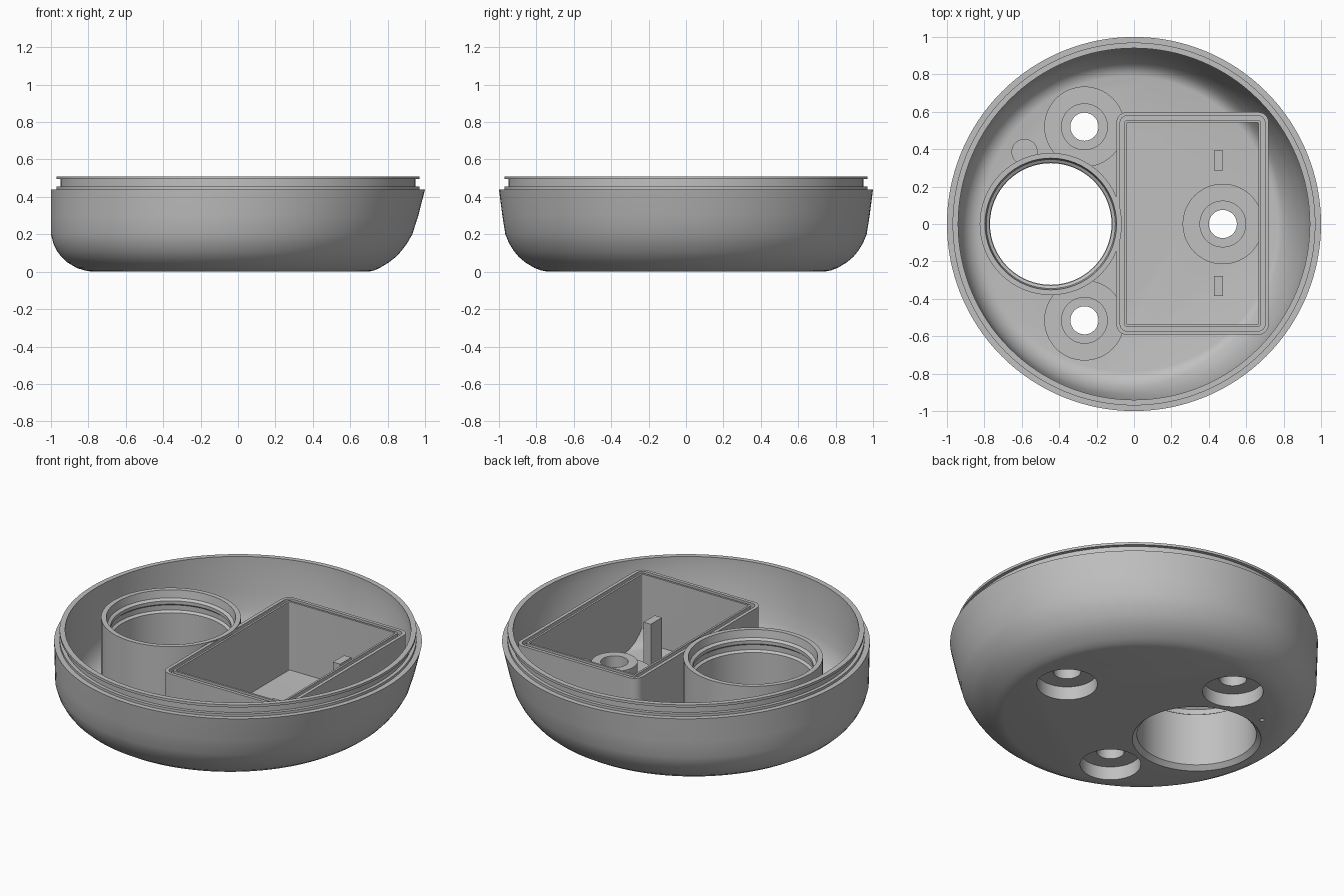
import bpy, bmesh
from math import cos, sin, pi, radians

if "Cube" in bpy.data.objects:
    bpy.data.objects.remove(bpy.data.objects["Cube"], do_unlink=True)

grey = bpy.data.materials.new("plain_grey")
grey.use_nodes = True
COLOR = (0.53, 0.53, 0.53, 1)
grey.diffuse_color = COLOR
grey.node_tree.nodes["Principled BSDF"].inputs["Base Color"].default_value = COLOR


def circle(r, z, cx=0.0, cy=0.0, n=64):
    return [(cx + r * cos(2 * pi * i / n), cy + r * sin(2 * pi * i / n), z) for i in range(n)]


def rounded_rect(cx, cy, hx, hy, r, z, n=6):
    pts = []
    for k, (sx, sy) in enumerate([(1, 1), (-1, 1), (-1, -1), (1, -1)]):
        for i in range(n + 1):
            a = (k + i / n) * pi / 2
            pts.append((cx + sx * (hx - r) + r * cos(a), cy + sy * (hy - r) + r * sin(a), z))
    return pts


def loft(name, loops, ring=False):
    """Skin a stack of loops; ring joins last to first, otherwise the ends are capped."""
    bm = bmesh.new()
    rows = [[bm.verts.new(p) for p in loop] for loop in loops]
    pairs = list(zip(rows, rows[1:]))
    if ring:
        pairs.append((rows[-1], rows[0]))
    else:
        bm.faces.new(rows[0])
        bm.faces.new(rows[-1])
    n = len(rows[0])
    for a, b in pairs:
        for i in range(n):
            j = (i + 1) % n
            bm.faces.new((a[i], a[j], b[j], b[i]))
    bmesh.ops.recalc_face_normals(bm, faces=bm.faces)
    me = bpy.data.meshes.new(name)
    bm.to_mesh(me)
    bm.free()
    me.materials.append(grey)
    ob = bpy.data.objects.new(name, me)
    bpy.context.collection.objects.link(ob)
    return ob


def boolean(ob, cutter, operation):
    cutter.hide_render = True
    mod = ob.modifiers.new("cut", 'BOOLEAN')
    mod.operation, mod.solver, mod.object = operation, 'EXACT', cutter
    bpy.context.view_layer.update()
    result = bpy.data.meshes.new_from_object(ob.evaluated_get(bpy.context.evaluated_depsgraph_get()))
    ob.modifiers.clear()
    ob.data = result
    bpy.data.objects.remove(cutter, do_unlink=True)


def smooth(ob):
    bpy.ops.object.select_all(action='DESELECT')
    ob.select_set(True)
    bpy.context.view_layer.objects.active = ob
    bpy.ops.object.shade_smooth_by_angle(angle=radians(28))


# Skewed bowl: radius, height, centre shift in x
outer = [(0.74, 0, -0.04), (0.775, 0.007, -0.047), (0.81, 0.02, -0.052), (0.86, 0.05, -0.053),
         (0.895, 0.08, -0.05), (0.92, 0.11, -0.047), (0.945, 0.15, -0.042),
         (0.966, 0.2, -0.034), (0.982, 0.3, -0.018), (1, 0.44, 0)]
rim = [(0.97, 0.44, 0), (0.97, 0.455, 0), (0.95, 0.455, 0), (0.95, 0.495, 0),
       (0.97, 0.495, 0), (0.97, 0.51, 0), (0.94, 0.51, 0)]
inner = [(0.94, 0.44, 0), (0.922, 0.3, -0.018), (0.906, 0.2, -0.034), (0.89, 0.15, -0.04),
         (0.87, 0.11, -0.042), (0.845, 0.075, -0.04), (0.815, 0.055, -0.035), (0.79, 0.05, -0.03)]
hull = loft("hull", [circle(r, z, c, n=128) for r, z, c in outer + rim + inner])

# Floor openings
TUBE = (-0.445, 0)
BOSSES = [(-0.265, 0.52), (-0.265, -0.515), (0.475, 0)]
PIN = (-0.585, 0.385)
for (x, y), r in [(TUBE, 0.35), (PIN, 0.012)] + [(p, 0.165) for p in BOSSES]:
    boolean(hull, loft("cutter", [circle(r, -0.1, x, y), circle(r, 0.3, x, y)]), 'DIFFERENCE')
smooth(hull)

# Round socket tube with stepped bore
tube_profile = [(0.35, 0), (0.325, 0.025), (0.325, 0.34), (0.34, 0.35), (0.34, 0.38), (0.328, 0.39),
                (0.328, 0.41), (0.345, 0.42), (0.352, 0.465), (0.38, 0.465), (0.38, 0.01), (0.35, 0.01)]
smooth(loft("socket_tube", [circle(r, z, *TUBE) for r, z in tube_profile], ring=True))

# Screw bosses, counterbored from below
boss_profile = [(0.165, 0), (0.165, 0.08), (0.075, 0.08), (0.075, 0.19), (0.125, 0.19),
                (0.125, 0.12), (0.215, 0.12), (0.215, 0.02), (0.165, 0.02)]
for i, (x, y) in enumerate(BOSSES):
    smooth(loft(f"screw_boss_{i + 1}", [circle(r, z, x, y) for r, z in boss_profile], ring=True))

# Small pin beside the tube
smooth(loft("locating_pin", [circle(0.07, z, *PIN, n=32) for z in (0.03, 0.14)]))

# Compartment walls with a seal groove, trimmed to the bowl
wall = [(0, 0.02), (0, 0.46), (0.02, 0.46), (0.02, 0.435), (0.043, 0.435),
        (0.043, 0.46), (0.055, 0.46), (0.055, 0.02)]
box = loft("compartment_walls",
           [rounded_rect(0.313, 0.003, 0.407 - d, 0.595 - d, max(0.055 - d, 0.006), z) for d, z in wall],
           ring=True)
trim = [(r - 0.025, z + 0.01, c) for r, z, c in outer] + [(0.975, 0.6, 0)]
boolean(box, loft("trim_solid", [circle(r, z, c, n=128) for r, z, c in trim]), 'INTERSECT')
smooth(box)

# Upright posts in the compartment
for side, y in (("back", 0.34), ("front", -0.332)):
    loft(f"{side}_post", [[(0.453 + sx * 0.024, y + sy * 0.053, z)
                           for sx, sy in ((-1, -1), (1, -1), (1, 1), (-1, 1))] for z in (0.03, 0.32)])
